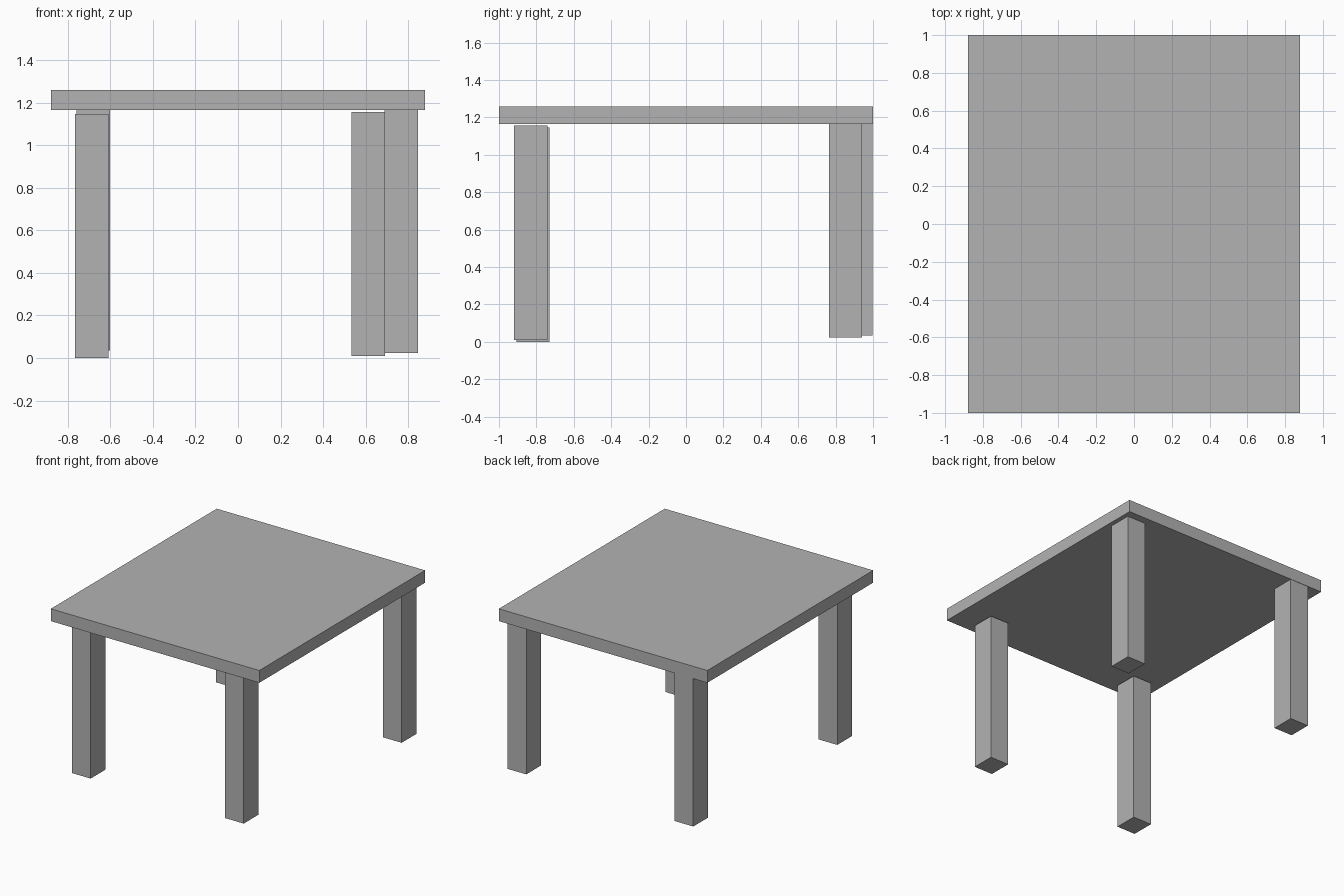
import bpy

cube = bpy.data.objects.get("Cube")
if cube:
    bpy.data.objects.remove(cube, do_unlink=True)

# Single plain grey for the whole table
GREY = (0.45, 0.45, 0.45, 1)
mat = bpy.data.materials.new("plain grey")
mat.use_nodes = True
mat.diffuse_color = GREY
bsdf = next(n for n in mat.node_tree.nodes if n.type == 'BSDF_PRINCIPLED')
bsdf.inputs["Base Color"].default_value = GREY


def box(name, centre, size):
    """Add a flat-sided box with its scale applied."""
    bpy.ops.mesh.primitive_cube_add(size=1, location=centre)
    obj = bpy.context.object
    obj.name = obj.data.name = name
    for v in obj.data.vertices:
        v.co = [c * s for c, s in zip(v.co, size)]
    obj.data.materials.append(mat)
    return obj


# Table top
box("table_top", (0, 0, 1.212), (1.76, 2.0, 0.094))

# Legs, all one size, each set slightly unevenly: x, y and foot height
LEG = (0.157, 0.177, 1.147)
legs = {
    "front_right_leg": (-0.688, -0.818, 0.0),
    "front_left_leg": (0.613, -0.83, 0.009),
    "back_left_leg": (0.768, 0.853, 0.024),
    "back_right_leg": (-0.681, 0.909, 0.035),
}
for name, (x, y, foot) in legs.items():
    box(name, (x, y, foot + LEG[2] / 2), LEG)
